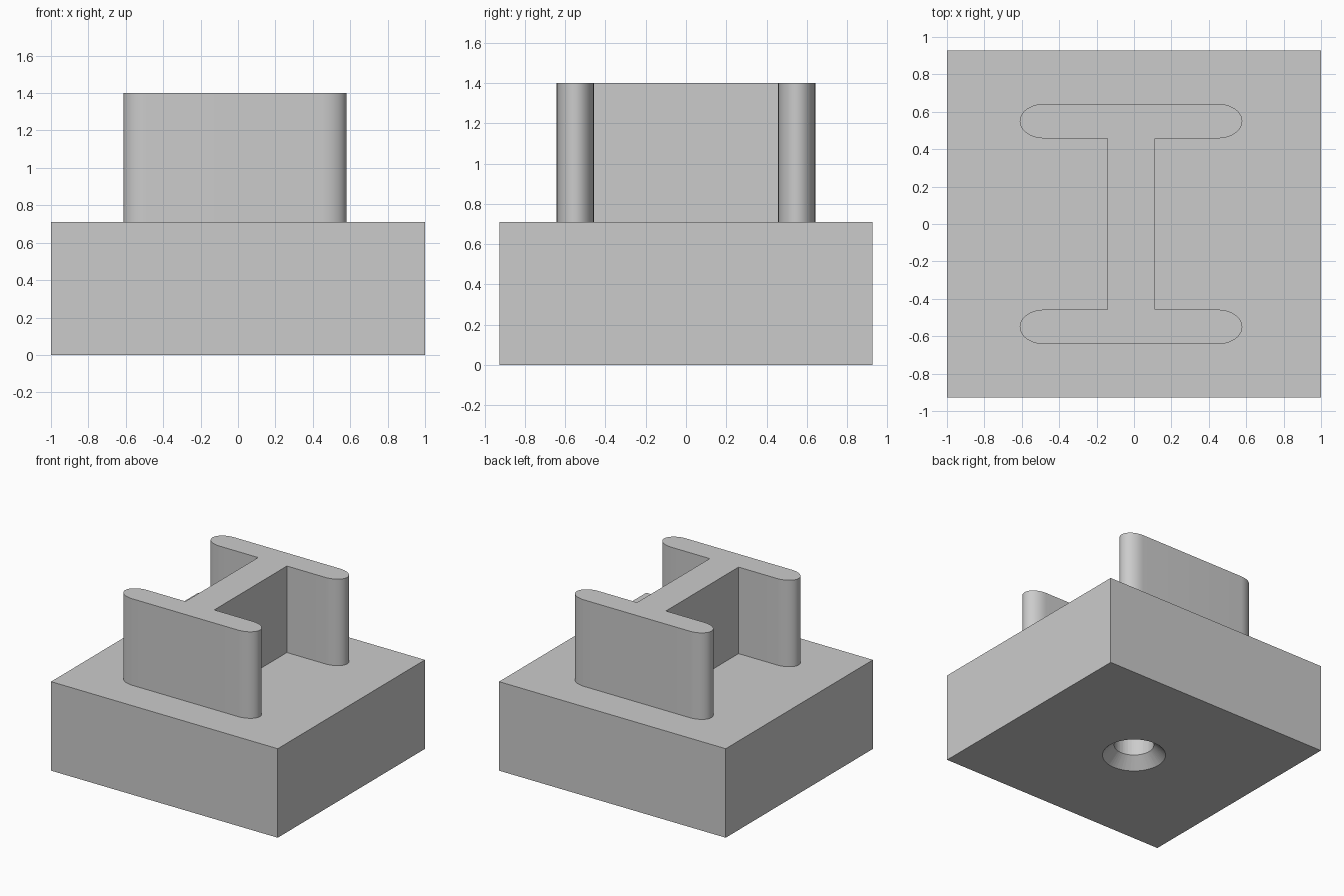
import bpy, bmesh
from math import sin, cos, pi, radians

if "Cube" in bpy.data.objects:
    bpy.data.objects.remove(bpy.data.objects["Cube"])

BASE_TOP, POST_TOP = 0.71, 1.40

grey = bpy.data.materials.new("plain grey")
grey.use_nodes = True
colour = (0.6, 0.6, 0.6, 1)
grey.diffuse_color = colour
grey.node_tree.nodes["Principled BSDF"].inputs["Base Color"].default_value = colour


def add_object(name, bm):
    bmesh.ops.recalc_face_normals(bm, faces=bm.faces)
    mesh = bpy.data.meshes.new(name)
    bm.to_mesh(mesh)
    bm.free()
    mesh.materials.append(grey)
    obj = bpy.data.objects.new(name, mesh)
    bpy.context.collection.objects.link(obj)
    return obj


def smooth(obj):
    bpy.ops.object.select_all(action="DESELECT")
    obj.select_set(True)
    bpy.context.view_layer.objects.active = obj
    bpy.ops.object.shade_smooth_by_angle(angle=radians(30))


# Base block
bm = bmesh.new()
bmesh.ops.create_cube(bm, size=1)
bmesh.ops.scale(bm, vec=(2, 1.855, BASE_TOP), verts=bm.verts)
bmesh.ops.translate(bm, vec=(0, 0, BASE_TOP / 2), verts=bm.verts)
base = add_object("base_block", bm)

# Countersunk blind hole in the underside, cut by a lathed profile
bm = bmesh.new()
profile = [(0, -0.1), (0.33, -0.1), (0.145, 0.085), (0.145, 0.55), (0, 0.55)]
points = [bm.verts.new((r, 0, z)) for r, z in profile]
edges = [bm.edges.new(pair) for pair in zip(points, points[1:])]
bmesh.ops.spin(bm, geom=points + edges, cent=(0, 0, 0), axis=(0, 0, 1),
               angle=2 * pi, steps=64)
bmesh.ops.remove_doubles(bm, verts=bm.verts, dist=0.0001)
cutter = add_object("hole_cutter", bm)
cutter.hide_render = True
cut = base.modifiers.new("countersunk_hole", "BOOLEAN")
cut.operation = "DIFFERENCE"
cut.solver = "EXACT"
cut.object = cutter
smooth(base)
bpy.ops.object.modifier_apply(modifier=cut.name)
bpy.data.objects.remove(cutter)
smooth(base)

# I-shaped post: half outline (right-hand end of one flange), then mirrored
MID, WEB, REACH = -0.016, 0.127, 0.595
FLANGE_Y, HALF_T, ROUND = 0.55, 0.092, 0.13
STEPS = 24
quarter = [(WEB, FLANGE_Y - HALF_T)]
for i in range(STEPS + 1):
    a = -pi / 2 + pi * i / STEPS
    quarter.append((REACH - ROUND + ROUND * cos(a), FLANGE_Y + HALF_T * sin(a)))
back = quarter + [(-x, y) for x, y in reversed(quarter)]
outline = back + [(-x, -y) for x, y in back]

bm = bmesh.new()
face = bm.faces.new([bm.verts.new((x + MID, y, BASE_TOP)) for x, y in outline])
top = bmesh.ops.extrude_face_region(bm, geom=[face])["geom"]
bmesh.ops.translate(bm, vec=(0, 0, POST_TOP - BASE_TOP),
                    verts=[v for v in top if isinstance(v, bmesh.types.BMVert)])
post = add_object("i_shaped_post", bm)
smooth(post)
